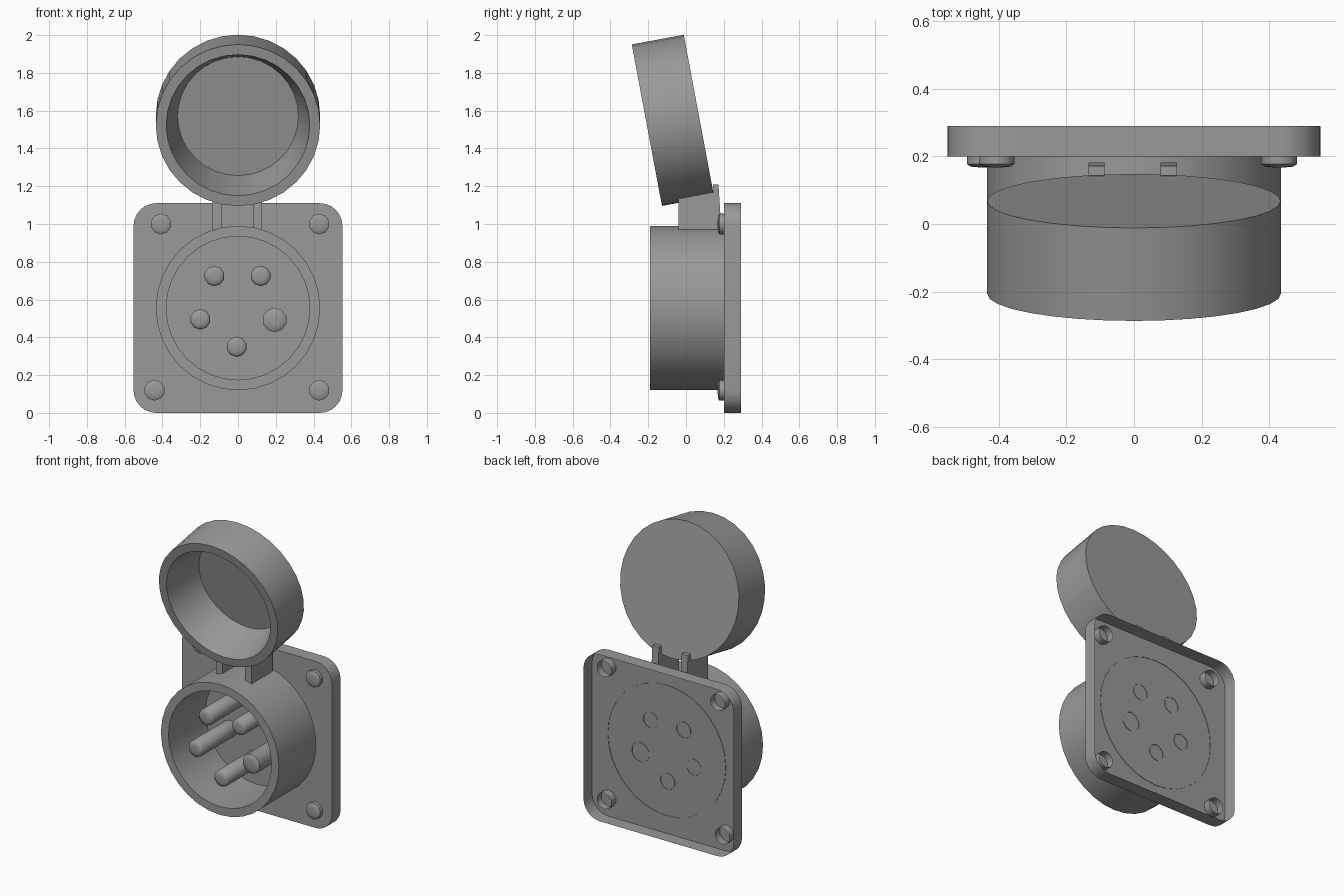
import bpy, bmesh, math
from mathutils import Matrix

if "Cube" in bpy.data.objects:
    bpy.data.objects.remove(bpy.data.objects["Cube"])

grey = bpy.data.materials.new("dark_grey")
grey.diffuse_color = (0.32, 0.32, 0.32, 1)
grey.use_nodes = True
grey.node_tree.nodes["Principled BSDF"].inputs["Base Color"].default_value = grey.diffuse_color


def finish(name, bm, smooth=True):
    bmesh.ops.recalc_face_normals(bm, faces=bm.faces)
    mesh = bpy.data.meshes.new(name)
    bm.to_mesh(mesh)
    bm.free()
    mesh.materials.append(grey)
    obj = bpy.data.objects.new(name, mesh)
    bpy.context.collection.objects.link(obj)
    if smooth:
        bpy.ops.object.select_all(action='DESELECT')
        obj.select_set(True)
        bpy.context.view_layer.objects.active = obj
        bpy.ops.object.shade_smooth_by_angle(angle=math.radians(50))
    return obj


def lathe(name, profile, sides, loc, tilt=0.0):
    """Revolve (radius, depth) points around the y axis; radius 0 closes with a flat cap."""
    bm = bmesh.new()
    rings = []
    for r, y in profile:
        if r == 0:
            bm.faces.new(rings[-1])
            continue
        ring = []
        for i in range(sides):
            a = 2 * math.pi * i / sides
            ring.append(bm.verts.new((r * math.sin(a), y, r * math.cos(a))))
        rings.append(ring)
        if len(rings) > 1:
            p = rings[-2]
            for i in range(sides):
                j = (i + 1) % sides
                bm.faces.new((p[i], p[j], ring[j], ring[i]))
    bm.transform(Matrix.Translation(loc) @ Matrix.Rotation(tilt, 4, 'X'))
    return finish(name, bm)


# Mounting plate: thin sheet with folded-back sides and rounded corners
bm = bmesh.new()
R, HW, ZC = 0.12, 0.553, 0.555
outline = []
for k, (sx, sz) in enumerate([(1, 1), (-1, 1), (-1, -1), (1, -1)]):
    for i in range(7):
        a = math.pi / 2 * (k + i / 6)
        outline.append((sx * (HW - R) + R * math.cos(a),
                        ZC + sz * (ZC - R) + R * math.sin(a)))
front = [bm.verts.new((x, 0.2, z)) for x, z in outline]
back = [bm.verts.new((x, 0.29, z)) for x, z in outline]
bm.faces.new(front)
for i in range(len(front)):
    j = (i + 1) % len(front)
    bm.faces.new((front[i], front[j], back[j], back[i]))
finish("mounting_plate", bm)

# Socket barrel, its back edge just showing behind the sheet
lathe("socket_barrel", [(0.435, 0.203), (0.435, -0.19), (0.38, -0.19), (0.38, 0.2)],
      32, (0, 0, ZC))

# Contact pins with slightly domed tips; the one on the right is thicker
pins = [(-0.125, 0.725, 0.054, -0.17), (0.12, 0.725, 0.054, -0.17),
        (-0.2, 0.495, 0.054, -0.17), (0.194, 0.492, 0.065, -0.15),
        (-0.007, 0.35, 0.054, -0.175)]
for n, (x, z, r, tip) in enumerate(pins):
    lathe(f"contact_pin_{n + 1}",
          [(r, 0.203), (r, tip + 0.012), (r * 0.8, tip + 0.003), (r * 0.4, tip), (0, tip)],
          10, (x, 0, z))

# Corner bolts, open at the back
for n, (x, z) in enumerate([(-0.407, 1.0), (0.43, 1.0), (-0.442, 0.12), (0.43, 0.12)]):
    lathe(f"corner_bolt_{n + 1}",
          [(0.055, 0.25), (0.055, 0.177), (0.044, 0.17), (0.022, 0.168), (0, 0.168)],
          10, (x, 0, z))

# Hinged cap, tilted open, with a tapered inside
cap_pose = (32, (0, -0.207, 1.523), math.radians(10.6))
lathe("hinged_cap", [(0.38, 0.0), (0.435, 0.0), (0.435, 0.28), (0, 0.28)], *cap_pose)
lathe("cap_lining", [(0.38, 0.0), (0.32, 0.26), (0, 0.26)], *cap_pose)

# Hinge lugs under the cap, each with a finger behind it
side = [(-0.04, 0.97), (0.18, 0.97), (0.182, 1.05), (0.172, 1.21), (0.143, 1.21),
        (0.145, 1.18), (-0.04, 1.14)]
for n, (x0, x1) in enumerate([(-0.135, -0.087), (0.079, 0.128)]):
    bm = bmesh.new()
    face = bm.faces.new([bm.verts.new((x0, y, z)) for y, z in side])
    ext = bmesh.ops.extrude_face_region(bm, geom=[face], use_keep_orig=True)
    moved = [g for g in ext["geom"] if isinstance(g, bmesh.types.BMVert)]
    bmesh.ops.translate(bm, verts=moved, vec=(x1 - x0, 0, 0))
    finish(f"hinge_lug_{n + 1}", bm, smooth=False)
